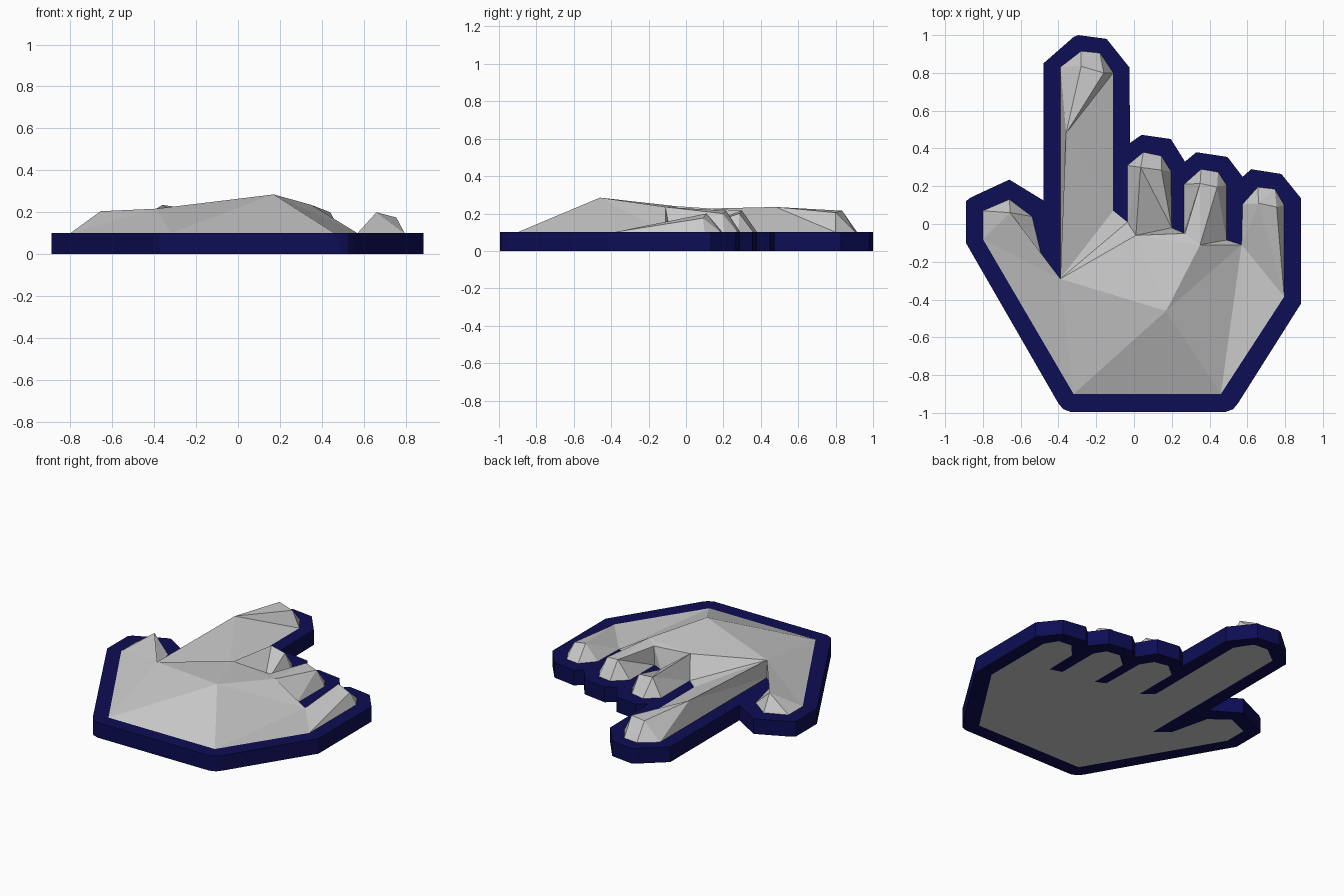
import bpy, bmesh
from mathutils import Vector

if "Cube" in bpy.data.objects:
    bpy.data.objects.remove(bpy.data.objects["Cube"])

RIM = 0.10  # thickness of the flat backing


def material(name, colour):
    m = bpy.data.materials.new(name)
    m.diffuse_color = (*colour, 1)
    m.use_nodes = True
    m.node_tree.nodes["Principled BSDF"].inputs["Base Color"].default_value = m.diffuse_color
    return m


def finish(bm, name, mat):
    bmesh.ops.recalc_face_normals(bm, faces=bm.faces[:])
    me = bpy.data.meshes.new(name)
    bm.to_mesh(me)
    bm.free()
    me.materials.append(mat)
    ob = bpy.data.objects.new(name, me)
    bpy.context.collection.objects.link(ob)
    return ob


grey = material("light grey", (0.6, 0.6, 0.6))
navy = material("navy blue", (0.004, 0.004, 0.09))

# Hand contour, clockwise from the thumb's outer corner
contour = {
    "thumb_a": (-.80, -.08), "thumb_b": (-.80, .07), "thumb_c": (-.66, .13),
    "thumb_d": (-.54, .04), "thumb_e": (-.48, -.21), "web": (-.39, -.29),
    "index_l": (-.39, .83), "index_a": (-.28, .915), "index_b": (-.18, .905),
    "index_r": (-.11, .80), "index_end": (-.11, .07),
    "mid_start": (-.035, .01), "mid_l": (-.035, .31), "mid_a": (.05, .38),
    "mid_b": (.145, .36), "mid_r": (.195, .28), "mid_end": (.20, -.02),
    "ring_start": (.265, -.05), "ring_l": (.265, .21), "ring_a": (.355, .29),
    "ring_b": (.445, .275), "ring_r": (.49, .205), "ring_end": (.49, -.085),
    "small_start": (.57, -.11), "small_l": (.575, .105), "small_a": (.655, .195),
    "small_b": (.745, .185), "small_r": (.795, .10), "small_end": (.795, -.385),
    "wrist_r": (.46, -.90), "wrist_l": (-.32, -.90),
}
# Raised points: knuckles, finger tops and palm
raised = {
    "thumb_1": (-.655, .06, .205), "web_top": (-.39, -.29, .217),
    "index_k": (-.36, .48, .235), "index_1": (-.28, .835, .215), "index_2": (-.16, .80, .205),
    "mid_k": (.01, -.06, .24), "mid_1": (.035, .30, .215), "mid_2": (.145, .285, .20),
    "ring_k": (.27, -.05, .225), "ring_1": (.35, .215, .215), "ring_2": (.44, .195, .20),
    "knuckle": (.35, -.11, .235), "small_1": (.66, .11, .20), "small_2": (.755, .09, .175),
    "palm": (.17, -.46, .285),
}

facets = []


def facet(text):
    facets.extend(f.split() for f in text.split(","))


# Thumb
facet("thumb_a thumb_b thumb_1, thumb_b thumb_c thumb_1, thumb_c thumb_d thumb_1,"
      "thumb_d thumb_e thumb_1, thumb_1 thumb_e web_top, thumb_e web web_top,"
      "thumb_a thumb_1 web_top, thumb_a web_top wrist_l")
# Rounded tips shared by the four fingers
for n in ("index", "mid", "ring", "small"):
    facet(f"{n}_l {n}_a {n}_1, {n}_a {n}_b {n}_1, {n}_b {n}_2 {n}_1, {n}_b {n}_r {n}_2")
# Index finger
facet("index_l index_1 index_k, index_1 index_2 index_k, index_k index_2 index_r,"
      "index_k index_r index_end, index_k index_end web_top, web index_l index_k,"
      "web web_top index_k, web_top index_end mid_start, web_top mid_start mid_k")
# Left sides and backs of the folded fingers
for n, top in (("mid", "mid_k"), ("ring", "ring_k")):
    facet(f"{n}_start {n}_l {n}_1, {n}_start {n}_1 {top}, {n}_2 {n}_r {n}_end")
facet("mid_1 mid_2 mid_end, mid_1 mid_end mid_k, mid_k mid_end ring_k,"
      "mid_end ring_start ring_k, ring_1 ring_2 knuckle, ring_1 knuckle ring_k,"
      "ring_2 ring_end knuckle, knuckle ring_end small_start")
facet("small_start small_l small_1, small_1 small_2 small_end,"
      "small_1 small_end small_start, small_2 small_r small_end")
# Palm
facet("web_top mid_k palm, mid_k ring_k knuckle, mid_k knuckle palm,"
      "palm knuckle small_start, palm small_start wrist_r, small_start small_end wrist_r,"
      "palm wrist_r wrist_l, palm wrist_l web_top")

bm = bmesh.new()
v = {k: bm.verts.new((*p, RIM)) for k, p in contour.items()}
v.update({k: bm.verts.new(p) for k, p in raised.items()})
for names in facets:
    bm.faces.new([v[n] for n in names])
low = [bm.verts.new((*p, 0)) for p in contour.values()]
high = [v[k] for k in contour]
for i in range(len(low)):  # hidden walls down through the backing
    j = (i + 1) % len(low)
    bm.faces.new((low[i], low[j], high[j], high[i]))
bm.faces.new(low)
finish(bm, "hand", grey)

# Backing border: outer edge minus the hand contour
border = [(-.89, -.10), (-.89, .12), (-.865, .14), (-.66, .235), (-.48, .125), (-.48, .85),
          (-.32, .99), (-.295, 1.0), (-.145, .98), (-.025, .83), (-.02, .43), (.04, .472),
          (.195, .45), (.27, .33), (.33, .38), (.495, .355), (.575, .25), (.62, .29),
          (.78, .265), (.885, .135), (.885, -.42), (.55, -.95), (.525, -.98), (.485, -.995),
          (-.335, -.995), (-.375, -.98), (-.40, -.95)]
bm = bmesh.new()
rings = []
for z in (0, RIM):
    edges = []
    for pts in (border, list(contour.values())):
        loop = [bm.verts.new((*p, z)) for p in pts]
        edges += [bm.edges.new((loop[i - 1], loop[i])) for i in range(len(loop))]
        rings.append(loop)
    bmesh.ops.triangle_fill(bm, edges=edges, use_beauty=True, normal=Vector((0, 0, 1)))
for a, b in ((rings[0], rings[2]), (rings[1], rings[3])):
    for i in range(len(a)):
        bm.faces.new((a[i - 1], a[i], b[i], b[i - 1]))
finish(bm, "backing_border", navy)
